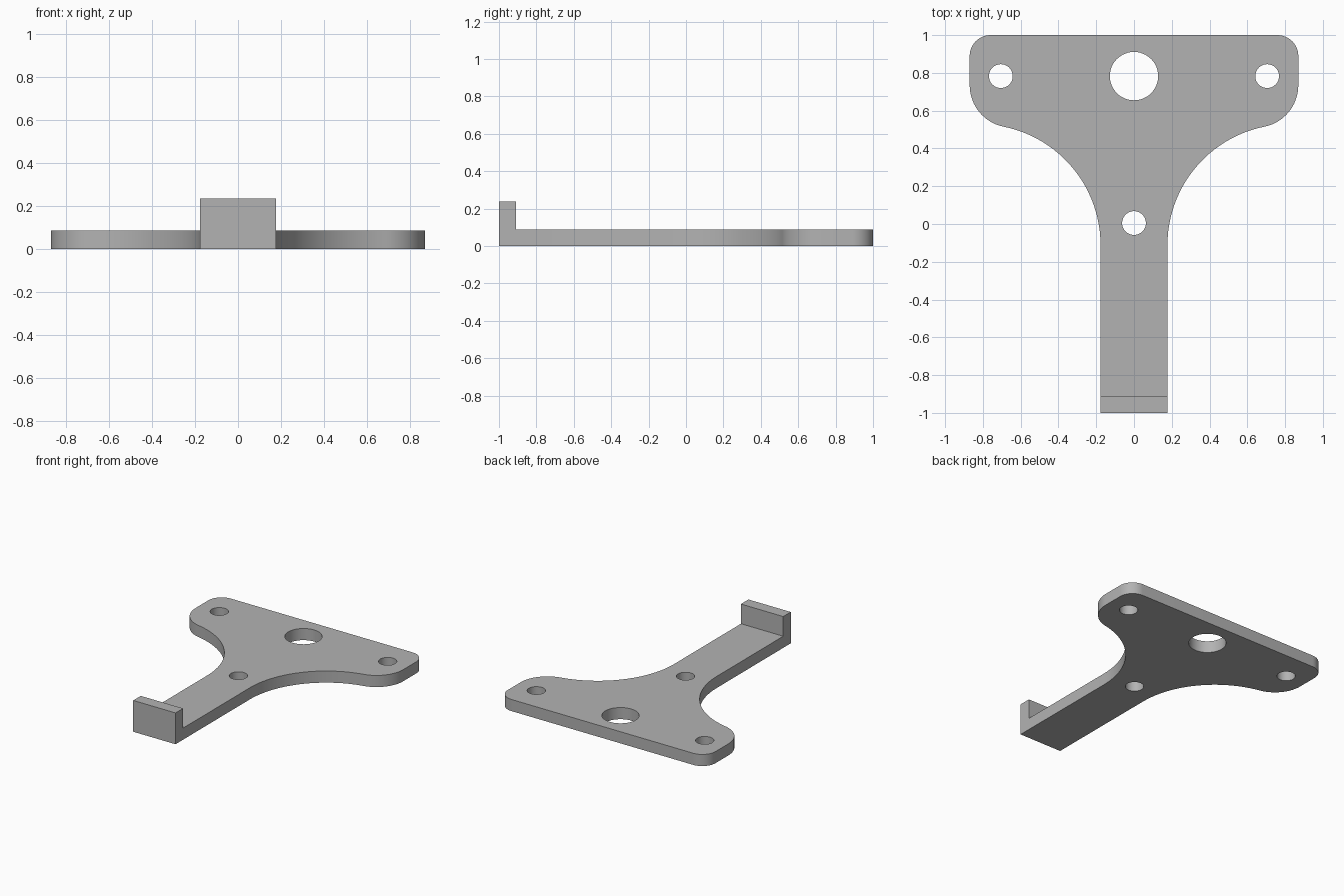
import bpy, bmesh, math

if "Cube" in bpy.data.objects:
    bpy.data.objects.remove(bpy.data.objects["Cube"])

THICK, LIP_TOP, LIP_BACK = 0.088, 0.237, -0.91

grey = bpy.data.materials.new("plain grey")
grey.diffuse_color = (0.45, 0.45, 0.45, 1)
grey.use_nodes = True
grey.node_tree.nodes["Principled BSDF"].inputs["Base Color"].default_value = grey.diffuse_color


def arc(cx, cy, r, start, end, n):
    """Points on an arc, angles in degrees."""
    steps = [math.radians(start + (end - start) * i / n) for i in range(n + 1)]
    return [(cx + r * math.cos(a), cy + r * math.sin(a)) for a in steps]


# Right half of the outline: stem, concave fillet, rounded ear, top corner
half = [(0.177, -1.0)]
half += arc(0.817, -0.112, 0.64, 180, 101.4, 24)
half += arc(0.6456, 0.735, 0.2244, -78.6, 0, 16)[1:]
half += arc(0.76, 0.89, 0.11, 0, 90, 12)
outline = half + [(-x, y) for x, y in reversed(half)]

# Flat plate with the lip raised at the end of the stem
bm = bmesh.new()
base = bm.faces.new([bm.verts.new((x, y, 0)) for x, y in outline])
solid = bmesh.ops.extrude_face_region(bm, geom=[base])
for v in solid["geom"]:
    if isinstance(v, bmesh.types.BMVert):
        v.co.z = THICK
bmesh.ops.bisect_plane(bm, geom=bm.verts[:] + bm.edges[:] + bm.faces[:],
                       plane_co=(0, LIP_BACK, 0), plane_no=(0, 1, 0))
bmesh.ops.recalc_face_normals(bm, faces=bm.faces)
end = [f for f in bm.faces if f.normal.z > 0.9 and f.calc_center_median().y < LIP_BACK]
lip = bmesh.ops.extrude_face_region(bm, geom=end)
for v in lip["geom"]:
    if isinstance(v, bmesh.types.BMVert):
        v.co.z = LIP_TOP
bmesh.ops.delete(bm, geom=[f for f in end if f.is_valid], context='FACES_ONLY')
bmesh.ops.recalc_face_normals(bm, faces=bm.faces)
mesh = bpy.data.meshes.new("bracket_plate")
bm.to_mesh(mesh)
bm.free()
mesh.materials.append(grey)
plate = bpy.data.objects.new("bracket_plate", mesh)
bpy.context.collection.objects.link(plate)

# Round through holes: centre, two ears, stem
holes = [(0, 0.783, 0.128), (-0.705, 0.783, 0.063), (0.705, 0.783, 0.063), (0, 0.005, 0.063)]
for x, y, r in holes:
    bpy.ops.mesh.primitive_cylinder_add(vertices=48, radius=r, depth=0.5, location=(x, y, 0))
    cutter = bpy.context.object
    cutter.name = "hole_cutter"
    cutter.data.materials.append(grey)
    cut = plate.modifiers.new("hole", 'BOOLEAN')
    cut.operation, cut.solver, cut.object = 'DIFFERENCE', 'EXACT', cutter
    bpy.ops.object.select_all(action='DESELECT')
    plate.select_set(True)
    bpy.context.view_layer.objects.active = plate
    bpy.ops.object.modifier_apply(modifier=cut.name)
    bpy.data.objects.remove(cutter)

# Smooth curved walls, sharp rims
bpy.ops.object.shade_smooth_by_angle(angle=math.radians(30))
